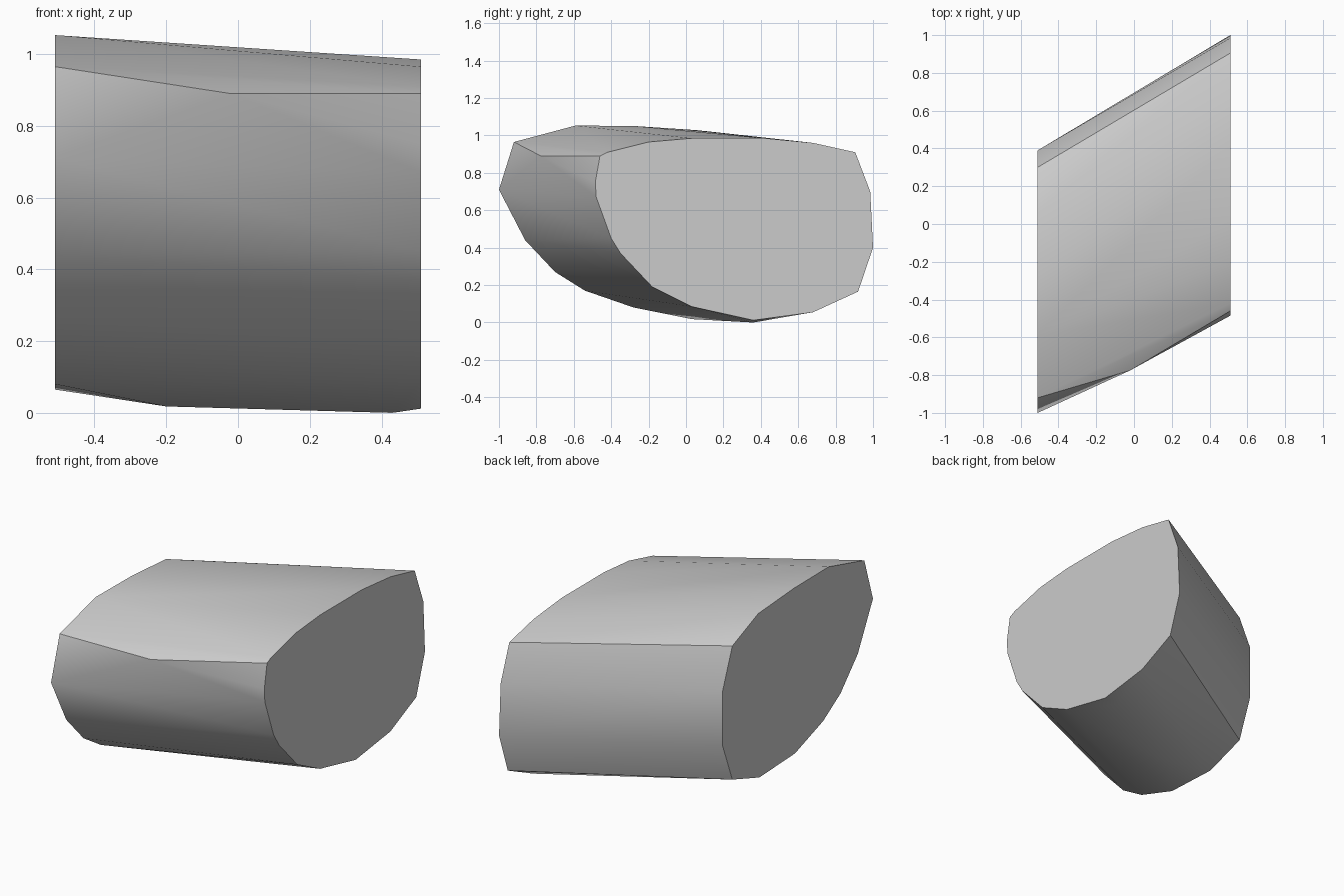
import bpy
import bmesh

cube = bpy.data.objects.get("Cube")
if cube:
    bpy.data.objects.remove(cube, do_unlink=True)

HALF_WIDTH = 0.51

# End outlines as (y, z), going round from the underside
RIGHT_END = [(0.68, 0.055), (0.36, 0.012), (0.03, 0.085), (-0.18, 0.19), (-0.35, 0.37),
             (-0.4, 0.45), (-0.48, 0.67), (-0.485, 0.75), (-0.46, 0.89), (-0.42, 0.91),
             (-0.2, 0.965), (0.03, 0.985), (0.42, 0.985), (0.68, 0.96), (0.905, 0.91),
             (0.985, 0.7), (1, 0.4), (0.92, 0.165)]
LEFT_END = [(0.3, 0.148), (0.05, 0.065), (-0.28, 0.08), (-0.54, 0.17), (-0.7, 0.27),
            (-0.86, 0.44), (-1, 0.71), (-0.92, 0.965), (-0.59, 1.053), (-0.27, 1.05),
            (0.06, 1.028), (0.3, 0.93), (0.39, 0.7), (0.39, 0.38)]
# Worn corners between the ends: front rim and underside
CORNERS = [(-0.02, -0.775, 0.89), (-0.2, 0.03, 0.018), (0.43, 0.36, 0)]


def flat_material(name, value):
    mat = bpy.data.materials.new(name)
    mat.use_nodes = True
    colour = (value, value, value, 1)
    mat.diffuse_color = colour
    mat.node_tree.nodes["Principled BSDF"].inputs["Base Color"].default_value = colour
    return mat


# Stone block: hull stretched over both cut ends and the worn corners
bm = bmesh.new()
for x, outline in ((HALF_WIDTH, RIGHT_END), (-HALF_WIDTH, LEFT_END)):
    for y, z in outline:
        bm.verts.new((x, y, z))
for corner in CORNERS:
    bm.verts.new(corner)
bmesh.ops.convex_hull(bm, input=bm.verts[:])
loose = [v for v in bm.verts if not v.link_faces]
bmesh.ops.delete(bm, geom=loose, context="VERTS")
bmesh.ops.dissolve_limit(bm, angle_limit=0.01, verts=bm.verts[:], edges=bm.edges[:])
bmesh.ops.recalc_face_normals(bm, faces=bm.faces[:])

mesh = bpy.data.meshes.new("stone_block")
bm.to_mesh(mesh)
bm.free()
mesh.materials.append(flat_material("light_grey", 0.6))
block = bpy.data.objects.new("stone_block", mesh)
bpy.context.collection.objects.link(block)

# Soft sides with crisp cut ends
bpy.context.view_layer.objects.active = block
block.select_set(True)
bpy.ops.object.shade_smooth_by_angle(angle=0.7)
